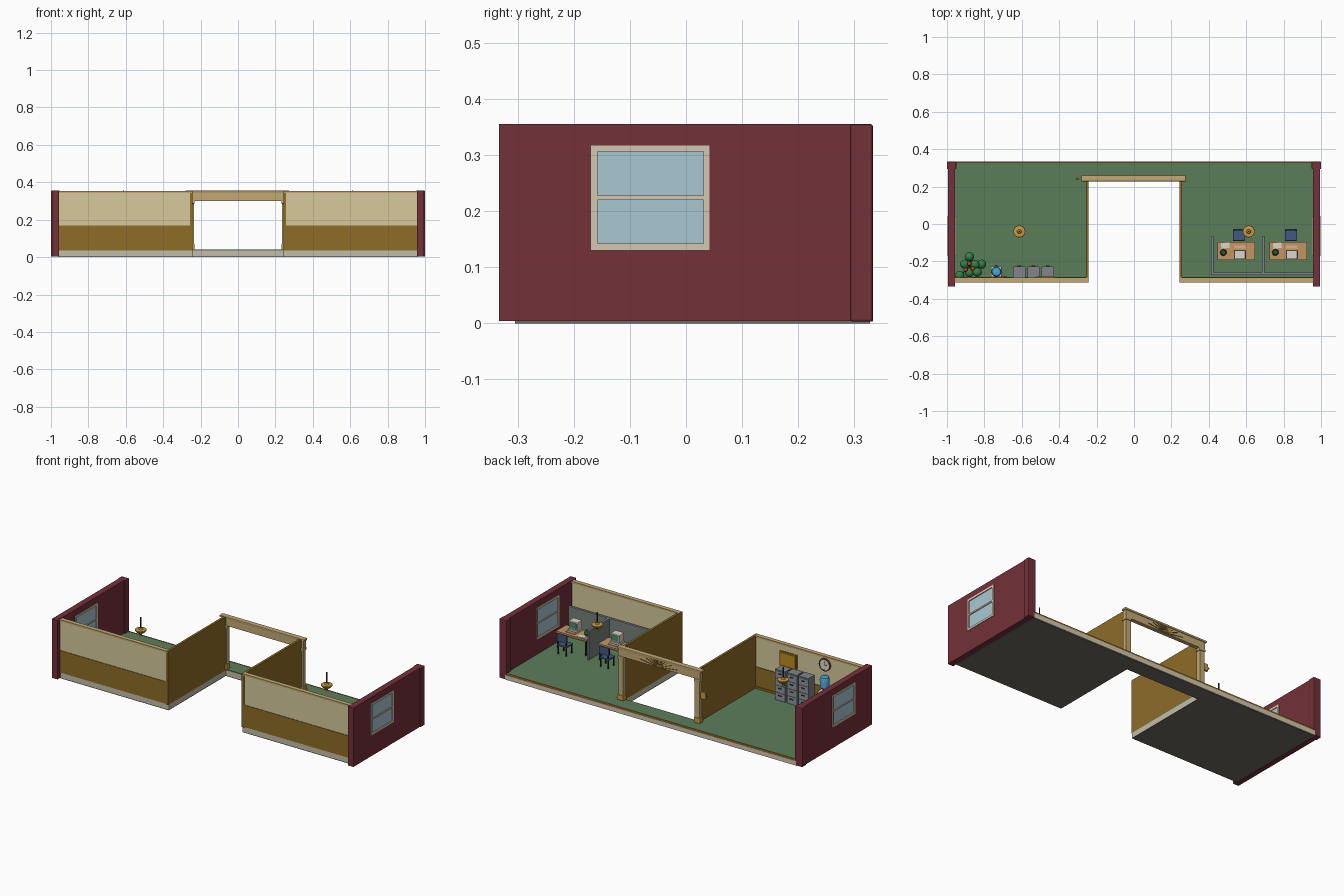
import bpy, bmesh, math, random
from mathutils import Vector, Matrix

if "Cube" in bpy.data.objects:
    bpy.data.objects.remove(bpy.data.objects["Cube"])

random.seed(4)
MATS = {}


def mat(hexcol):
    if hexcol not in MATS:
        m = bpy.data.materials.new("paint_" + hexcol)
        rgb = [(int(hexcol[i:i + 2], 16) / 255) ** 2.2 for i in (0, 2, 4)]
        m.diffuse_color = (*rgb, 1)
        m.use_nodes = True
        m.node_tree.nodes["Principled BSDF"].inputs["Base Color"].default_value = m.diffuse_color
        MATS[hexcol] = m
    return MATS[hexcol]


MAROON, CREAM, BROWN, GREEN, STONE, TAN, GOLD = (
    "73343c", "d6c999", "8c6c2c", "5b7d5a", "c2bba6", "c2a873", "c99a45")
FRAME, GLASS, STEEL, BLUE, WOOD, PANEL, WHITE, DARK = (
    "d3c6ad", "a8c6d2", "80858c", "44597f", "c09565", "768078", "dcd6c8", "33332f")


def finish(name, bm, col, smooth=False):
    bmesh.ops.recalc_face_normals(bm, faces=bm.faces)
    me = bpy.data.meshes.new(name)
    bm.to_mesh(me)
    bm.free()
    ob = bpy.data.objects.new(name, me)
    bpy.context.collection.objects.link(ob)
    me.materials.append(mat(col))
    if smooth:
        bpy.ops.object.select_all(action='DESELECT')
        ob.select_set(True)
        bpy.context.view_layer.objects.active = ob
        bpy.ops.object.shade_smooth_by_angle(angle=math.radians(40))
    return ob


def box(name, x, y, z, col, bevel=0, rot=None):
    """Box from three (min, max) ranges; rot turns it about its centre."""
    c = Vector(((x[0] + x[1]) / 2, (y[0] + y[1]) / 2, (z[0] + z[1]) / 2))
    size = Matrix.Diagonal((abs(x[1] - x[0]), abs(y[1] - y[0]), abs(z[1] - z[0]), 1))
    bm = bmesh.new()
    bmesh.ops.create_cube(bm, size=1, matrix=Matrix.Translation(c) @ (rot or Matrix()) @ size)
    if bevel:
        bmesh.ops.bevel(bm, geom=bm.edges[:], offset=bevel, segments=2, affect='EDGES', profile=.5)
    return finish(name, bm, col)


def lathe(name, prof, loc, col, steps=20, axis='Z'):
    """Turn (radius, height) points round an axis."""
    bm = bmesh.new()
    vs = [bm.verts.new((r, 0, h)) for r, h in prof]
    es = [bm.edges.new(p) for p in zip(vs, vs[1:])]
    bmesh.ops.spin(bm, geom=vs + es, cent=(0, 0, 0), axis=(0, 0, 1), angle=math.tau, steps=steps)
    bmesh.ops.remove_doubles(bm, verts=bm.verts, dist=1e-5)
    m = Matrix.Translation(loc)
    if axis == 'Y':
        m = m @ Matrix.Rotation(-math.pi / 2, 4, 'X')
    bm.transform(m)
    return finish(name, bm, col, True)


def slab(name, z, col):
    """U-shaped floor layer with the entrance notch cut out of the front."""
    pts = [(-.96, -.305), (-.243, -.305), (-.243, .232), (.243, .232), (.243, -.305),
           (.96, -.305), (.96, .328), (-.96, .328)]
    bm = bmesh.new()
    f = bm.faces.new([bm.verts.new((*p, z[0])) for p in pts])
    ext = bmesh.ops.extrude_face_region(bm, geom=[f])['geom']
    bmesh.ops.translate(bm, vec=(0, 0, z[1] - z[0]),
                        verts=[v for v in ext if isinstance(v, bmesh.types.BMVert)])
    return finish(name, bm, col)


# floor layers and rear edge trim
slab("floor_underside", (0, .004), "6f6a64")
slab("floor_skirt", (.004, .034), STONE)
slab("carpet", (.034, .04), GREEN)
box("rear_edge_trim", (-.96, .96), (.325, .333), (.003, .03), FRAME)
box("rear_edge_strip", (-.96, .96), (.325, .331), (.03, .041), BROWN)

for s in (-1, 1):
    side = "left" if s < 0 else "right"

    def sx(a, b):
        return tuple(sorted((s * a, s * b)))

    # side wall with window opening
    wall = box(side + "_wall", sx(.957, .994), (-.333, .31), (.004, .355), MAROON)
    cutter = box(side + "_window_cutter", sx(.9, 1.1), (-.165, .038), (.135, .313), MAROON)
    cutter.hide_render = True
    cutter.hide_viewport = True
    cut = wall.modifiers.new("opening", 'BOOLEAN')
    cut.object, cut.solver = cutter, 'EXACT'
    box(side + "_wall_pilaster", sx(.95, 1), (.293, .333), (.003, .355), MAROON, .004)

    # sash window
    fx = sx(.953, .998)
    for n, y, z in (("jamb_a", (-.17, -.158), (.13, .318)), ("jamb_b", (.031, .043), (.13, .318)),
                    ("sill", (-.158, .031), (.13, .142)), ("head", (-.158, .031), (.306, .318)),
                    ("mid_rail", (-.158, .031), (.22, .228))):
        box(f"{side}_window_{n}", fx, y, z, FRAME)
    for n, z in (("lower", (.142, .22)), ("upper", (.228, .306))):
        box(f"{side}_window_{n}_glass", sx(.958, .993), (-.158, .031), z, GLASS)

    # two-tone front wall with rails and cap
    wx = sx(.246, .957)
    box(side + "_front_wainscot", wx, (-.309, -.289), (.036, .165), BROWN)
    box(side + "_front_upper", wx, (-.307, -.291), (.165, .345), CREAM)
    box(side + "_chair_rail", wx, (-.31, -.287), (.161, .168), BROWN)
    box(side + "_front_cap", wx, (-.312, -.286), (.343, .353), TAN)
    box(side + "_baseboard", wx, (-.289, -.284), (.04, .052), BROWN)

    # passage wall, doorway post, plinth and capital
    box(side + "_passage_wall", sx(.243, .257), (-.312, .235), (.034, .353), BROWN)
    box(side + "_door_post", sx(.236, .268), (.23, .255), (.04, .3), TAN)
    box(side + "_post_plinth", sx(.232, .273), (.226, .26), (.04, .07), GOLD, .003)
    box(side + "_post_capital", sx(.232, .273), (.226, .259), (.285, .301), TAN, .003)

    # pendant lamp
    loc = (s * .613, -.04, 0)
    lathe(side + "_lamp_rod", [(0, .355), (.003, .355), (.003, .28), (0, .28)], loc, DARK, 8)
    lathe(side + "_lamp_bowl", [(0, .294), (.008, .292), (.012, .285), (.031, .283), (.032, .278),
                                (.024, .268), (.01, .26), (.006, .252), (.008, .246), (0, .24)], loc, GOLD)

# doorway lintel with cornice and carved sunburst
box("lintel", (-.272, .27), (.232, .255), (.3, .348), TAN)
box("lintel_cornice", (-.282, .276), (.228, .259), (.343, .355), TAN, .003)
for i in range(13):
    a = math.radians(8 + i * 164 / 12)
    length = min(.041 / math.sin(a), .12 if i % 2 == 0 else .09)
    cx, cz, r = -.0, .302, length / 2 + .004
    c = (cx + r * math.cos(a), cz + r * math.sin(a) * .95)
    box(f"sunburst_ray_{i}", (c[0] - length / 2 + .004, c[0] + length / 2 - .004), (.254, .258),
        (c[1] - .0018, c[1] + .0018), BROWN, rot=Matrix.Rotation(-a, 4, 'Y'))
lathe("sunburst_hub", [(0, .005), (.009, .004), (.009, 0), (0, 0)], (0, .254, .311), BROWN, 12, 'Y')
box("door_wall_box", (-.3, -.268), (.234, .246), (.185, .225), GOLD)
box("door_wall_box_knob", (-.312, -.3), (.237, .243), (.203, .21), BROWN)

# cubicle screens
box("screen_back", (.413, .957), (-.27, -.26), (.04, .21), PANEL)
for n, x in (("outer", .413), ("middle", .686)):
    box(f"screen_{n}", (x, x + .01), (-.27, -.065), (.04, .21), PANEL)
    box(f"screen_{n}_cap", (x - .002, x + .012), (-.272, -.063), (.208, .214), STEEL)
box("screen_back_cap", (.411, .957), (-.272, -.258), (.208, .214), STEEL)

# two work stations
for k, dx in enumerate((.446, .724)):
    p = f"desk{k + 1}_"
    X = lambda a, b: (dx + a, dx + b)
    box(p + "top", X(0, .2), (-.192, -.095), (.128, .138), WOOD)
    for i, (lx, ly) in enumerate(((.004, -.188), (.188, -.188), (.004, -.107), (.188, -.107))):
        box(f"{p}leg_{i}", X(lx, lx + .008), (ly, ly + .008), (.04, .128), DARK)
    box(p + "modesty_panel", X(.01, .19), (-.186, -.18), (.075, .128), WOOD)
    # computer, keyboard, papers, mug
    box(p + "computer_base", X(.088, .152), (-.188, -.14), (.138, .148), WHITE)
    box(p + "monitor", X(.091, .149), (-.187, -.142), (.15, .197), WHITE, .003)
    box(p + "monitor_screen", X(.098, .142), (-.143, -.1405), (.157, .19), "4f8a6a")
    box(p + "keyboard", X(.09, .15), (-.132, -.115), (.138, .142), "d8b08c")
    box(p + "papers", X(.02, .065), (-.13, -.1), (.138, .141), WHITE, rot=Matrix.Rotation(.15, 4, 'Z'))
    lathe(p + "mug", [(0, .138), (.015, .138), (.018, .155), (.012, .165), (0, .166)],
          (dx + .032, -.152, 0), "2c5a3c", 12)
    # chair facing the desk
    c = f"chair{k + 1}_"
    box(c + "seat", X(.083, .147), (-.09, -.03), (.09, .099), BLUE, .002)
    box(c + "back", X(.083, .147), (-.036, -.028), (.118, .165), BLUE, .002)
    for i, (lx, ly) in enumerate(((.086, -.087), (.138, -.087), (.086, -.037), (.138, -.037))):
        box(f"{c}leg_{i}", X(lx, lx + .006), (ly, ly + .006), (.04, .12 if ly > -.05 else .09), DARK)

# filing cabinets with drawers and handles
for k, x in enumerate((-.646, -.57, -.494)):
    p = f"cabinet{k + 1}_"
    box(p + "body", (x, x + .066), (-.286, -.229), (.04, .222), STEEL)
    for i in range(4):
        z = .047 + i * .043
        box(f"{p}drawer_{i}", (x + .004, x + .062), (-.229, -.226), (z, z + .039), "8d9299")
        box(f"{p}handle_{i}", (x + .023, x + .043), (-.226, -.222), (z + .022, z + .027), DARK)

# water cooler
box("cooler_body", (-.765, -.707), (-.283, -.227), (.04, .165), WHITE, .003)
box("cooler_tap", (-.742, -.73), (-.227, -.218), (.13, .14), BLUE)
lathe("cooler_bottle", [(0, .165), (.012, .165), (.013, .175), (.026, .188), (.027, .235), (.022, .248),
                        (0, .252)], (-.736, -.255, 0), "4ba3d6")

# notice board and wall clock
box("notice_board", (-.53, -.418), (-.291, -.284), (.222, .308), "a37420")
box("notice_board_sheet", (-.522, -.426), (-.285, -.282), (.23, .3), "bd8a25")
clock = (-.715, -.291, .302)
lathe("clock_rim", [(0, 0), (.037, 0), (.037, .01), (.031, .01), (.031, .007), (0, .007)], clock, "6b4a34", 24, 'Y')
lathe("clock_face", [(.031, .006), (.031, .008), (0, .008)], clock, WHITE, 24, 'Y')
box("clock_hand_long", (-.7165, -.7135), (-.283, -.281), (.302, .326), DARK)
box("clock_hand_short", (-.733, -.715), (-.283, -.281), (.3005, .3035), DARK)

# potted plant with round foliage and red blooms
hub = Vector((-.875, -.228, .085))
lathe("plant_pot", [(0, .04), (.024, .04), (.034, .088), (.037, .088), (.037, .096), (.03, .096), (.028, .088),
                    (0, .088)], (hub.x, hub.y, 0), "a65a3c", 16)


def ball(name, c, r, col):
    bm = bmesh.new()
    bmesh.ops.create_uvsphere(bm, u_segments=12, v_segments=8, radius=r, matrix=Matrix.Translation(c))
    finish(name, bm, col, True)


for i, (x, y) in enumerate(((-.88, -.175), (-.905, -.215), (-.85, -.218), (-.815, -.215), (-.932, -.275),
                            (-.88, -.26), (-.838, -.258))):
    tip = Vector((x, y, .15 + random.random() * .05))
    d = tip - hub
    bm = bmesh.new()
    bmesh.ops.create_cone(bm, cap_ends=True, segments=6, radius1=.004, radius2=.003, depth=d.length,
                          matrix=Matrix.Translation((tip + hub) / 2) @ d.to_track_quat('Z', 'Y').to_matrix().to_4x4())
    finish(f"plant_stem_{i}", bm, "4a6b35")
    ball(f"plant_leaf_{i}", tip, .025, "37804a")
for i, (x, y) in enumerate(((-.88, -.212), (-.862, -.238), (-.9, -.245))):
    ball(f"plant_bloom_{i}", (x, y, .2), .011, "c5482f")
